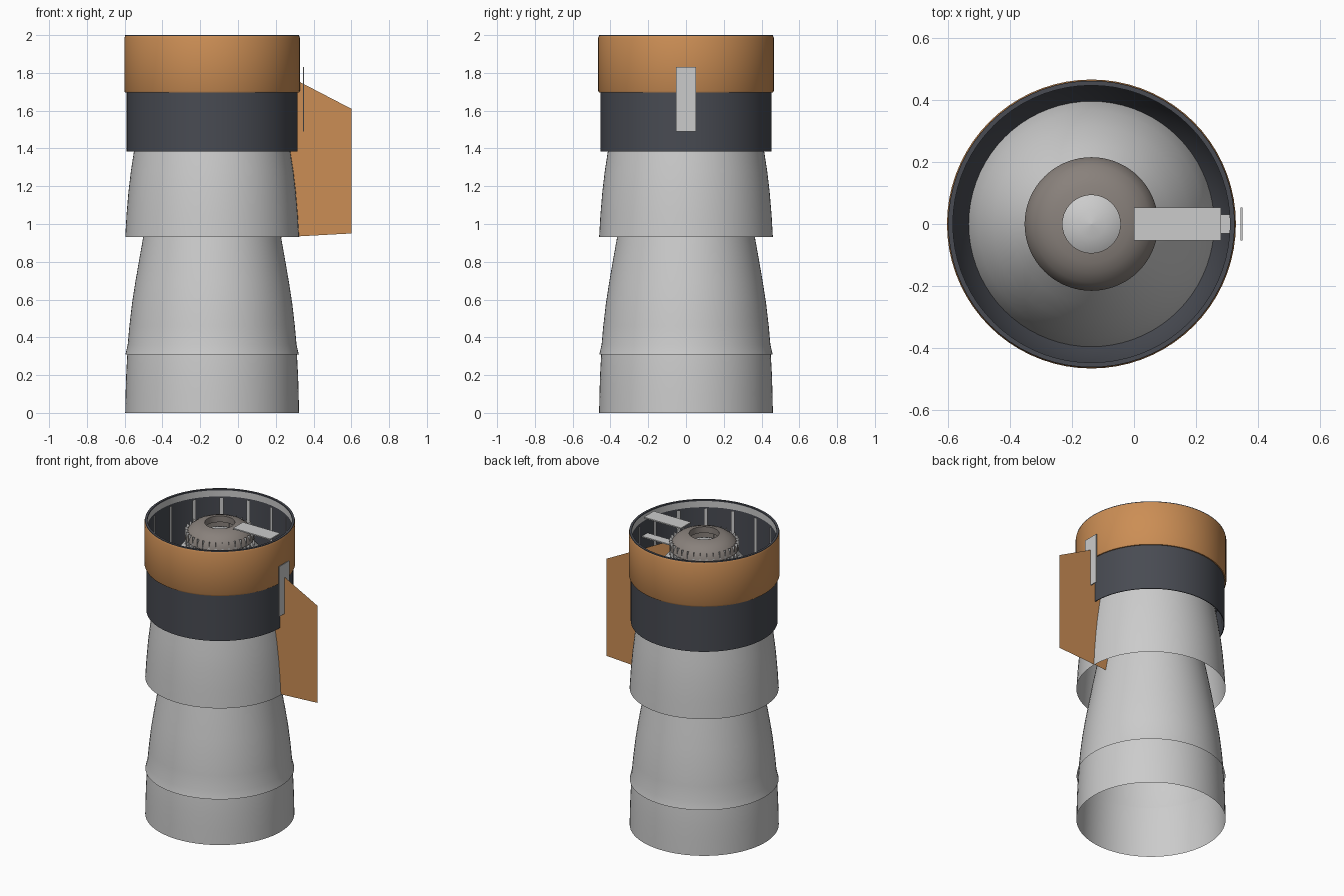
import bpy, bmesh, math

if "Cube" in bpy.data.objects:
    bpy.data.objects.remove(bpy.data.objects["Cube"])

AX = -0.137   # x position of the tower axis
SEG = 72


def material(name, col):
    m = bpy.data.materials.new(name)
    m.diffuse_color = (*col, 1)
    m.use_nodes = True
    m.node_tree.nodes["Principled BSDF"].inputs["Base Color"].default_value = m.diffuse_color
    return m


ORANGE = material("orange", (0.60, 0.27, 0.09))
DARK = material("dark_grey", (0.065, 0.07, 0.085))
WARM = material("warm_grey", (0.25, 0.22, 0.20))


def finish(name, bm, mat=None, smooth=True):
    me = bpy.data.meshes.new(name)
    bm.to_mesh(me)
    bm.free()
    ob = bpy.data.objects.new(name, me)
    bpy.context.collection.objects.link(ob)
    if mat:
        me.materials.append(mat)
    if smooth:
        bpy.context.view_layer.objects.active = ob
        bpy.ops.object.select_all(action='DESELECT')
        ob.select_set(True)
        bpy.ops.object.shade_smooth_by_angle(angle=math.radians(30))
    return ob


def lathe(name, prof, mat=None, closed=False):
    """Revolve (radius, z) points about the tower axis."""
    bm = bmesh.new()
    rings = []
    for r, z in prof:
        rings.append([bm.verts.new((AX + r * math.cos(2 * math.pi * i / SEG),
                                    r * math.sin(2 * math.pi * i / SEG), z))
                      for i in range(SEG)])
    if closed:
        rings.append(rings[0])
    for a, b in zip(rings, rings[1:]):
        for i in range(SEG):
            j = (i + 1) % SEG
            bm.faces.new((a[i], a[j], b[j], b[i]))
    return finish(name, bm, mat)


def box(name, lo, hi, mat=None):
    bm = bmesh.new()
    bmesh.ops.create_cube(bm, size=1)
    for v in bm.verts:
        v.co = [(lo[k] + hi[k]) / 2 + v.co[k] * (hi[k] - lo[k]) for k in range(3)]
    return finish(name, bm, mat, False)


def strips(name, count, corners, mat=None):
    """Repeat a flat quad given as (radial, tangential, z) around the axis."""
    bm = bmesh.new()
    for i in range(count):
        a = 2 * math.pi * (i + 0.5) / count
        c, s = math.cos(a), math.sin(a)
        bm.faces.new([bm.verts.new((AX + r * c - t * s, r * s + t * c, z))
                      for r, t, z in corners])
    return finish(name, bm, mat, False)


# Stacked open shells: base tube, lower flared body, upper flared skirt
lathe("base_tube", [(.460, 0), (.458, .1), (.455, .2), (.449, .31), (.446, .34)])
lathe("lower_body", [(.459, .31), (.447, .36), (.438, .46), (.424, .58),
                     (.407, .69), (.388, .80), (.365, .93), (.340, 1.06),
                     (.310, 1.20), (.275, 1.35)])
lathe("upper_skirt", [(.460, .93), (.453, 1.05), (.443, 1.17), (.430, 1.28),
                      (.413, 1.39), (.395, 1.50), (.365, 1.60), (.315, 1.70),
                      (.255, 1.79), (.195, 1.86)])

# Dark outer ring with its inner funnel
lathe("dark_ring", [(.453, 1.385), (.453, 1.99), (.448, 1.99), (.448, 1.385)],
      DARK, True)
lathe("inner_funnel", [(.395, 1.50), (.425, 1.55), (.448, 1.63)], DARK)

# Orange band with rounded edges, dark trim and a light liner at the top
lathe("orange_band", [(.453, 1.695), (.460, 1.695), (.465, 1.705), (.465, 1.985),
                      (.461, 1.995), (.453, 1.995)], ORANGE, True)
lathe("top_trim", [(.446, 1.992), (.461, 1.992), (.461, 2.0), (.446, 2.0)], DARK, True)
lathe("top_liner", [(.447, 1.95), (.447, 1.998)])

# Vertical slats along the inner wall
strips("wall_slats", 16, [(.438, -.012, 1.42), (.438, .012, 1.42),
                          (.438, .012, 1.945), (.438, -.012, 1.945)])

# Central drum: wall, domed cap with a hole, radial vanes and inner cone
lathe("drum_wall", [(.19, 1.74), (.19, 1.91)], WARM)
lathe("drum_cap", [(.215, 1.885), (.208, 1.915), (.188, 1.942), (.158, 1.964),
                   (.125, 1.977), (.093, 1.982), (.093, 1.94)], WARM)
strips("drum_vanes", 32, [(.185, 0, 1.76), (.215, 0, 1.76), (.215, 0, 1.945), (.185, 0, 1.93)])
strips("drum_ribs", 32, [(.213, -.007, 1.76), (.213, .007, 1.76),
                         (.213, .007, 1.90), (.213, -.007, 1.90)])
lathe("drum_core", [(.15, 1.87), (.09, 1.915), (.045, 1.932), (.001, 1.937)])

# Thin side fin running from the drum out past the shell
bm = bmesh.new()
bm.faces.new([bm.verts.new((x, 0, z)) for x, z in
              [(.2, .928), (.6, .95), (.6, 1.61), (.09, 1.875)]])
finish("side_fin", bm, ORANGE, False)

# Flat plates: top bridge, lower bridge and outer upright
box("top_bridge", (0, -.053, 1.992), (.28, .053, 2.0))
box("lower_bridge", (.06, -.03, 1.845), (.31, .03, 1.853))
box("outer_plate", (.343, -.053, 1.49), (.349, .053, 1.83))
